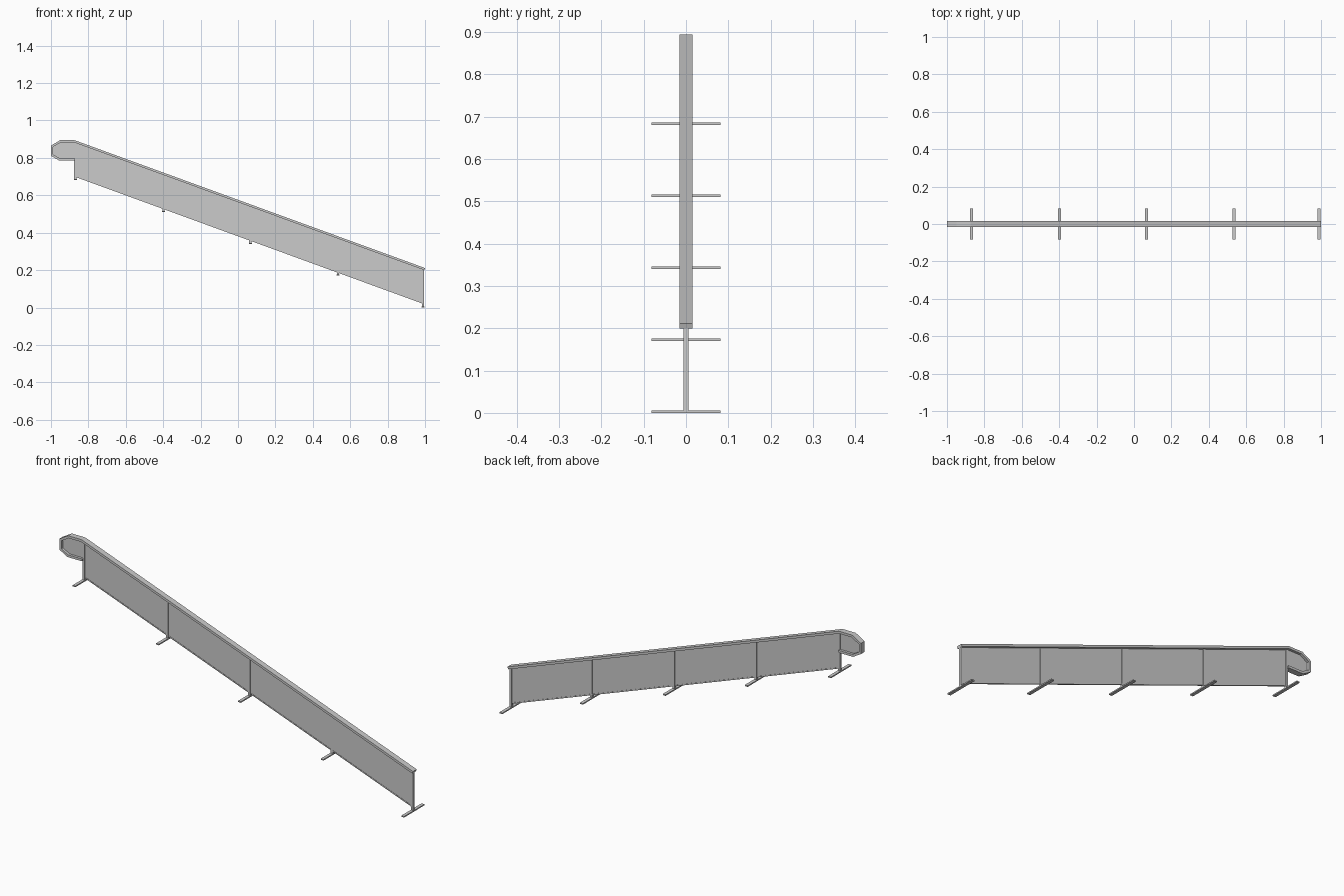
import bpy, bmesh
from mathutils import Vector

if "Cube" in bpy.data.objects:
    bpy.data.objects.remove(bpy.data.objects["Cube"])

SLOPE = -0.3648


def extrude_xz(name, polys, half):
    """Extrude x-z polygons symmetrically about y = 0."""
    bm = bmesh.new()
    for pts in polys:
        face = bm.faces.new([bm.verts.new((x, -half, z)) for x, z in pts])
        ext = bmesh.ops.extrude_face_region(bm, geom=[face])
        new = [g for g in ext["geom"] if isinstance(g, bmesh.types.BMVert)]
        bmesh.ops.translate(bm, verts=new, vec=(0, 2 * half, 0))
    bmesh.ops.recalc_face_normals(bm, faces=bm.faces)
    me = bpy.data.meshes.new(name)
    bm.to_mesh(me)
    bm.free()
    ob = bpy.data.objects.new(name, me)
    bpy.context.collection.objects.link(ob)
    return ob


def inset_path(path, d):
    """Offset an open x-z path to its left with mitred corners."""
    pts = [Vector(p) for p in path]
    dirs = [(b - a).normalized() for a, b in zip(pts, pts[1:])]
    norms = [Vector((-t.y, t.x)) for t in dirs]
    out = []
    for i, p in enumerate(pts):
        a, b = norms[max(i - 1, 0)], norms[min(i, len(norms) - 1)]
        out.append(tuple(p + (a + b) * d / (1 + a.dot(b))))
    return out


def rect(x0, x1, z0, z1):
    return [(x0, z0), (x1, z0), (x1, z1), (x0, z1)]


def bottom(x):
    return 0.70 + SLOPE * (x + 0.875)


def top(x):
    return 0.895 + SLOPE * (x + 0.875)


# handrail: sloping bar curling into a faceted end loop
path = [(1.0, top(1.0)), (-0.875, 0.895), (-0.95, 0.895), (-1.0, 0.866),
        (-1.0, 0.811), (-0.955, 0.785), (-0.872, 0.785)]
inner = inset_path(path, 0.012)
extrude_xz("handrail", [path + inner[::-1]], 0.015)

# thin sheet closing the end loop
loop = inset_path(path, 0.006)[1:]
extrude_xz("loop_panel", [loop], 0.002)

# sloping infill panel and its bottom edge strip
a, b = -0.872, 0.992
extrude_xz("infill_panel", [[(a, bottom(a)), (b, bottom(b)),
                             (b, top(b) - 0.008), (a, top(a) - 0.008)]], 0.002)
extrude_xz("bottom_strip", [[(a, bottom(a)), (b, bottom(b)),
                             (b, bottom(b) + 0.006), (a, bottom(a) + 0.006)]], 0.0035)

# posts with crosswise feet
for i, x in enumerate((-0.87, -0.398, 0.066, 0.534, 0.989)):
    z = 0.17 * (4 - i) if i else 0.681
    extrude_xz(f"post_{i + 1}", [rect(x - 0.006, x + 0.006, z + 0.003, top(x) - 0.008)], 0.0055)
    extrude_xz(f"foot_{i + 1}", [rect(x - 0.008, x + 0.008, z, z + 0.006)], 0.082)
